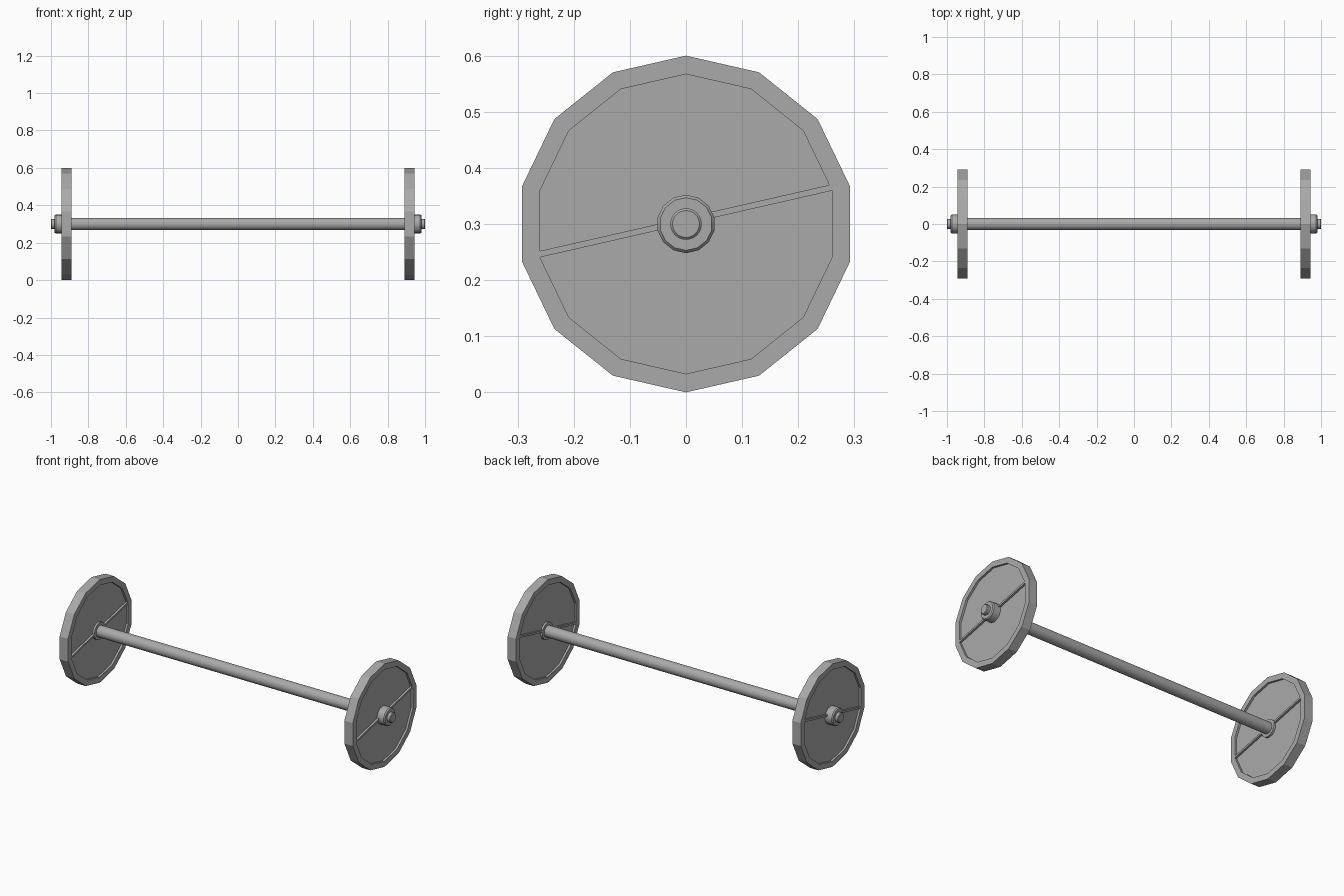
import bpy, bmesh, math
from mathutils import Vector, Matrix

if "Cube" in bpy.data.objects:
    bpy.data.objects.remove(bpy.data.objects["Cube"], do_unlink=True)

CENTRE = Vector((0, 0, 0.3))
WHEEL_SIDES = 14
STEP = 2 * math.pi / WHEEL_SIDES

steel = bpy.data.materials.new("steel grey")
steel.use_nodes = True
GREY = (0.4, 0.4, 0.4, 1)
steel.diffuse_color = GREY
steel.node_tree.nodes["Principled BSDF"].inputs["Base Color"].default_value = GREY


def finish(name, bm, smooth):
    bmesh.ops.remove_doubles(bm, verts=bm.verts, dist=1e-5)
    bmesh.ops.recalc_face_normals(bm, faces=bm.faces)
    mesh = bpy.data.meshes.new(name)
    bm.to_mesh(mesh)
    bm.free()
    mesh.materials.append(steel)
    obj = bpy.data.objects.new(name, mesh)
    obj.location = CENTRE
    bpy.context.collection.objects.link(obj)
    if smooth:
        bpy.ops.object.select_all(action="DESELECT")
        obj.select_set(True)
        bpy.context.view_layer.objects.active = obj
        bpy.ops.object.shade_smooth_by_angle(angle=math.radians(30))
    return obj


def lathe(name, profile, sides, side=1, smooth=True):
    """Spin (x, radius) points about the axle, with one corner at the top."""
    bm = bmesh.new()
    verts = [bm.verts.new((x * side, 0, r)) for x, r in profile]
    edges = [bm.edges.new(pair) for pair in zip(verts, verts[1:])]
    bmesh.ops.spin(bm, geom=verts + edges, cent=(0, 0, 0), axis=(1, 0, 0),
                   angle=2 * math.pi, steps=sides, use_merge=True)
    return finish(name, bm, smooth)


def spoke(name, x0, x1, side):
    """Thin bar across the wheel, its lower edge on the diameter."""
    bm = bmesh.new()
    tilt = Matrix.Rotation(STEP / 2, 4, "X")
    outline = [(-0.267, 0), (0.267, 0), (0.2645, 0.011), (-0.2695, 0.011)]
    face = bm.faces.new([bm.verts.new(tilt @ Vector((x0 * side, y, z)))
                         for y, z in outline])
    out = bmesh.ops.extrude_face_region(bm, geom=[face])["geom"]
    bmesh.ops.translate(bm, vec=((x1 - x0) * side, 0, 0),
                        verts=[v for v in out if isinstance(v, bmesh.types.BMVert)])
    return finish(name, bm, False)


# Axle bar
lathe("axle", [(-0.92, 0), (-0.92, 0.033), (0.92, 0.033), (0.92, 0)], 24)

IN, OUT, DEPTH = 0.89, 0.944, 0.012
for label, side in (("left", 1), ("right", -1)):
    # Wheel with a raised rim on both faces
    lathe(label + "_wheel",
          [(IN + DEPTH, 0), (IN + DEPTH, 0.267), (IN, 0.267), (IN, 0.3),
           (OUT, 0.3), (OUT, 0.267), (OUT - DEPTH, 0.267), (OUT - DEPTH, 0)],
          WHEEL_SIDES, side, smooth=False)
    spoke(label + "_spoke", IN, OUT, side)
    # Collar flush with the rim, then the chamfered hub and the axle end
    lathe(label + "_collar", [(IN, 0), (IN, 0.05), (OUT, 0.05), (OUT, 0)],
          WHEEL_SIDES, side)
    lathe(label + "_hub",
          [(OUT - DEPTH, 0), (OUT - DEPTH, 0.052), (0.974, 0.052), (0.98, 0.047), (0.98, 0)],
          WHEEL_SIDES, side)
    lathe(label + "_axle_end",
          [(0.97, 0), (0.97, 0.028), (0.996, 0.028), (1.0, 0.024), (1.0, 0)],
          24, side)
